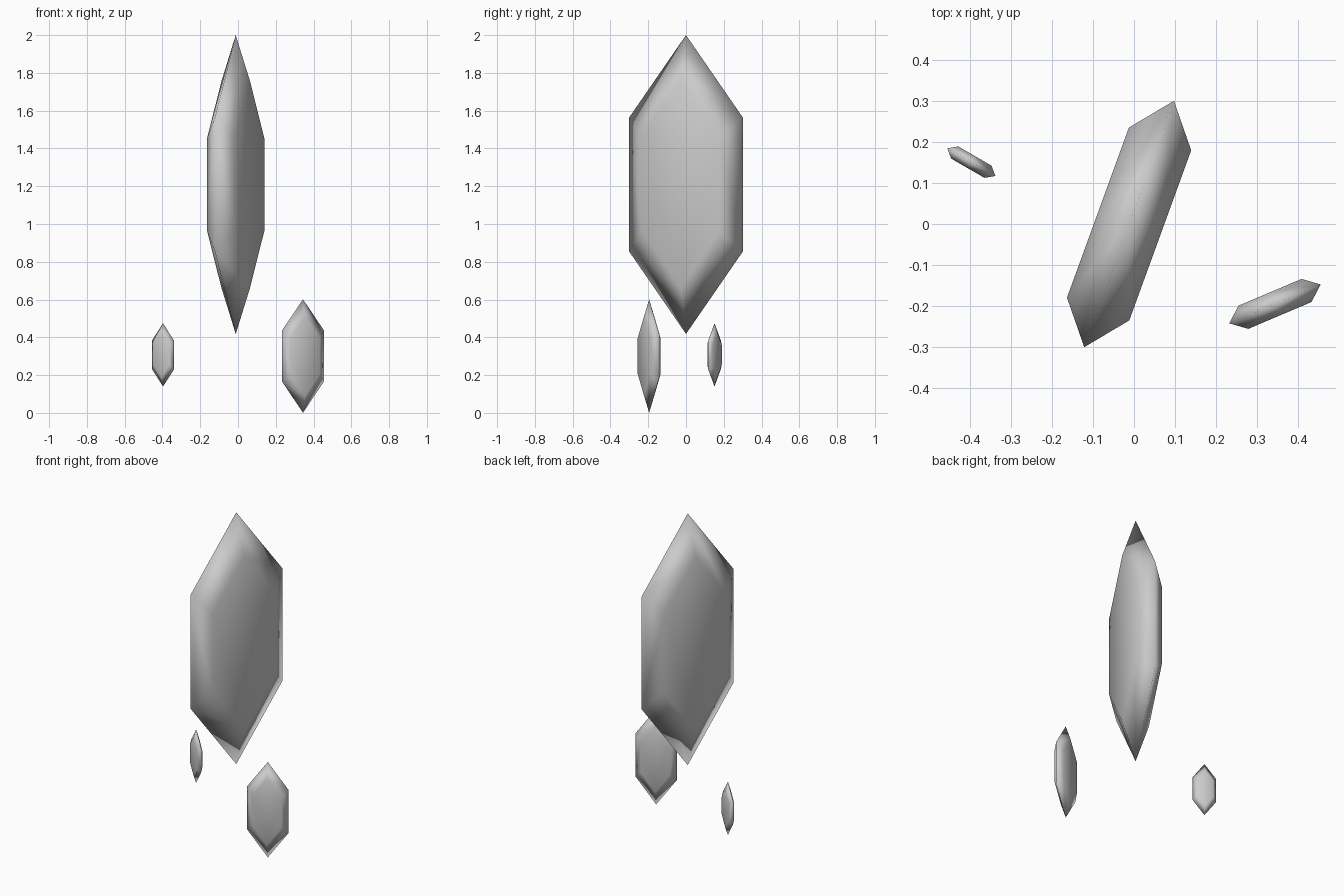
import bpy, bmesh
from math import radians

if "Cube" in bpy.data.objects:
    bpy.data.objects.remove(bpy.data.objects["Cube"])

# half outline of the full-size crystal plate: (half width, height)
HALF_W, SHOULDER, TIP = 0.32, 0.355, 0.791
THICK, INSET = 0.081, 0.69
HEX = [(0, TIP), (-HALF_W, SHOULDER), (-HALF_W, -SHOULDER),
       (0, -TIP), (HALF_W, -SHOULDER), (HALF_W, SHOULDER)]


def crystal(name, centre, angle, scale):
    """Hexagonal plate: sharp outer rim, smaller raised face on each side."""
    bm = bmesh.new()

    def ring(k, depth):
        return [bm.verts.new((x * k, depth, z * k)) for x, z in HEX]

    rim = ring(1, 0)
    for side in (-1, 1):
        face = ring(INSET, side * THICK)
        bm.faces.new(face)
        for i in range(6):
            j = (i + 1) % 6
            bm.faces.new((rim[i], rim[j], face[j], face[i]))
    bmesh.ops.recalc_face_normals(bm, faces=bm.faces)
    for f in bm.faces:
        f.smooth = True
    mesh = bpy.data.meshes.new(name)
    bm.to_mesh(mesh)
    bm.free()
    obj = bpy.data.objects.new(name, mesh)
    obj.location = centre
    obj.rotation_euler.z = radians(angle)
    obj.scale = (scale,) * 3
    bpy.context.collection.objects.link(obj)
    return obj


# large floating crystal and two small shards
crystal("main_crystal", (-0.012, 0, 1.209), 70, 1)
crystal("right_shard", (0.344, -0.195, 0.301), 23, 0.379)
crystal("left_shard", (-0.397, 0.151, 0.307), -30, 0.212)
